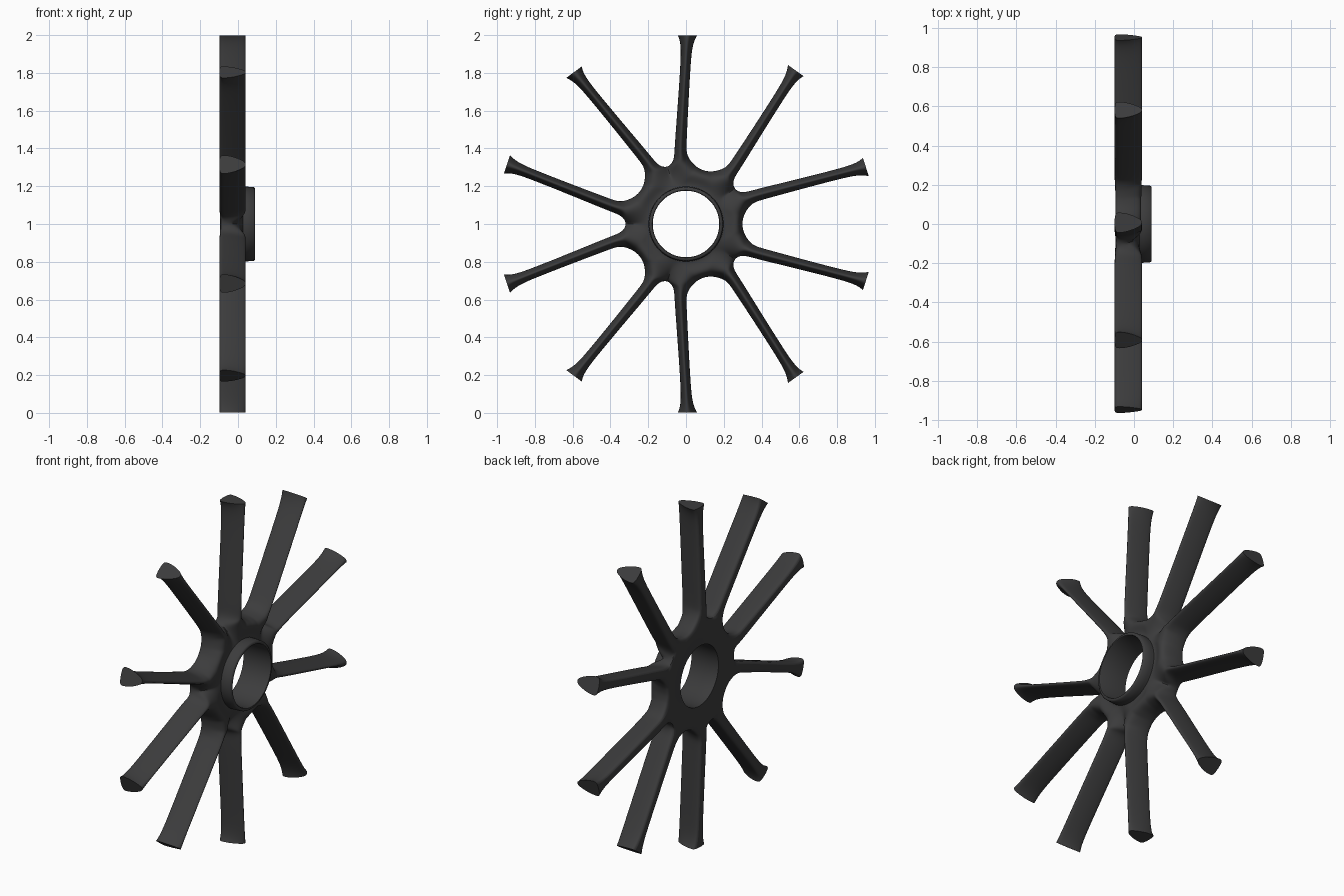
import bpy, bmesh
from math import cos, sin, radians, pi
from mathutils import Vector

cube = bpy.data.objects.get("Cube")
if cube:
    bpy.data.objects.remove(cube)

metal = bpy.data.materials.new("dark_grey_metal")
metal.use_nodes = True
colour = (0.045, 0.045, 0.046, 1)
metal.diffuse_color = colour
metal.node_tree.nodes["Principled BSDF"].inputs["Base Color"].default_value = colour


def polar(r, deg):
    return Vector((r * cos(radians(deg)), r * sin(radians(deg))))


def finish(bm, name):
    """Turn a bmesh into a named object standing on the floor."""
    bmesh.ops.recalc_face_normals(bm, faces=bm.faces[:])
    mesh = bpy.data.meshes.new(name)
    bm.to_mesh(mesh)
    bm.free()
    mesh.materials.append(metal)
    obj = bpy.data.objects.new(name, mesh)
    obj.location.z = 1
    bpy.context.collection.objects.link(obj)
    for poly in mesh.polygons:
        poly.use_smooth = True
    return obj


# Cross-sections as (position from arch side to crotch side, depth along the axle)
SPOKE = [(.02, -.1), (-.03, -.08), (.03, -.03), (.27, .025), (.41, .041),
         (.59, .041), (.73, .025), (.97, -.03), (1.03, -.08), (.98, -.1)]
HUB = [(.03, -.1), (-.01, -.08), (.02, -.03), (.12, .02), (.25, .037),
       (.42, .038), (.65, .027), (.85, .025), (1, .033), (1, -.088)]

# Stations of half an arch: arch-side edge, crotch-side edge, blend to hub
stations = []
centre, along, across = polar(1, 17.6), polar(1, 14.5), polar(1, 104.5)
for d, half in [(0, .05), (.025, .038), (.07, .029), (.15, .026), (.35, .027), (.5, .029)]:
    a, b = [centre - along * d + across * half * s for s in (-1, 1)]
    if d == 0:
        a, b = a.normalized(), b.normalized()
    stations.append((a, b, 0))
ROOT = [(.399, 17.9, .407, 26.4, 0), (.374, 17.4, .36, 27.8, 0),
        (.354, 16.1, .329, 30.7, .2), (.339, 14.4, .318, 36, .4),
        (.325, 12.1, .266, 36, .7), (.311, 8.5, .185, 36, 1),
        (.306, 6.6, .185, 26, 1), (.302, 4.4, .185, 15, 1), (.298, 0, .185, 0, 1)]
for r1, a1, r2, a2, k in ROOT:
    stations.append((polar(r1, a1), polar(r2, a2), k))

# Paired spokes: half an arch, mirrored and repeated five times
bm = bmesh.new()
crease = bm.edges.layers.float.new("crease_edge")
n = len(SPOKE)
for arm in range(5):
    turn = radians(72 * arm)
    for side in (1, -1):
        rings = []
        for a, b, k in stations:
            ring = []
            for i, (s, h) in enumerate(zip(SPOKE, HUB)):
                t = s[0] + (h[0] - s[0]) * k
                x = s[1] + (h[1] - s[1]) * k
                if k >= .4 and i >= n - 2:
                    t = 1
                u, v = a.lerp(b, t) if 0 <= t <= 1 else a + (b - a) * t
                v *= side
                ring.append(bm.verts.new((x, u * cos(turn) - v * sin(turn),
                                          u * sin(turn) + v * cos(turn))))
            rings.append(ring)
        cap = bm.faces.new(rings[0])
        for e in cap.edges:
            e[crease] = 1
        for j in range(len(rings) - 1):
            inner = stations[j][2] >= .4
            for i in range(n):
                if inner and i == n - 2:
                    continue  # open where neighbours meet
                m = (i + 1) % n
                bm.faces.new((rings[j][i], rings[j][m], rings[j + 1][m], rings[j + 1][i]))
bmesh.ops.remove_doubles(bm, verts=bm.verts[:], dist=.0005)
spokes = finish(bm, "paired_spokes")
sub = spokes.modifiers.new("smooth_form", 'SUBSURF')
sub.levels = sub.render_levels = 2

# Hub sleeve: lathed tube with a protruding collar
bm = bmesh.new()
profile = [(-.088, .176), (.085, .176), (.09, .179), (.09, .188),
           (.084, .195), (.045, .198), (.025, .198), (.025, .19), (-.088, .19)]
verts = [bm.verts.new((x, r, 0)) for x, r in profile]
edges = [bm.edges.new((verts[i - 1], verts[i])) for i in range(len(verts))]
bmesh.ops.spin(bm, geom=verts + edges, cent=(0, 0, 0), axis=(1, 0, 0),
               angle=2 * pi, steps=72, use_merge=True)
bmesh.ops.remove_doubles(bm, verts=bm.verts[:], dist=.0005)
sleeve = finish(bm, "hub_sleeve")

# Keep sharp edges on sleeve rims and spoke ends
for obj in (spokes, sleeve):
    bpy.ops.object.select_all(action='DESELECT')
    obj.select_set(True)
    bpy.context.view_layer.objects.active = obj
    bpy.ops.object.shade_smooth_by_angle(angle=radians(50 if obj is sleeve else 75))
